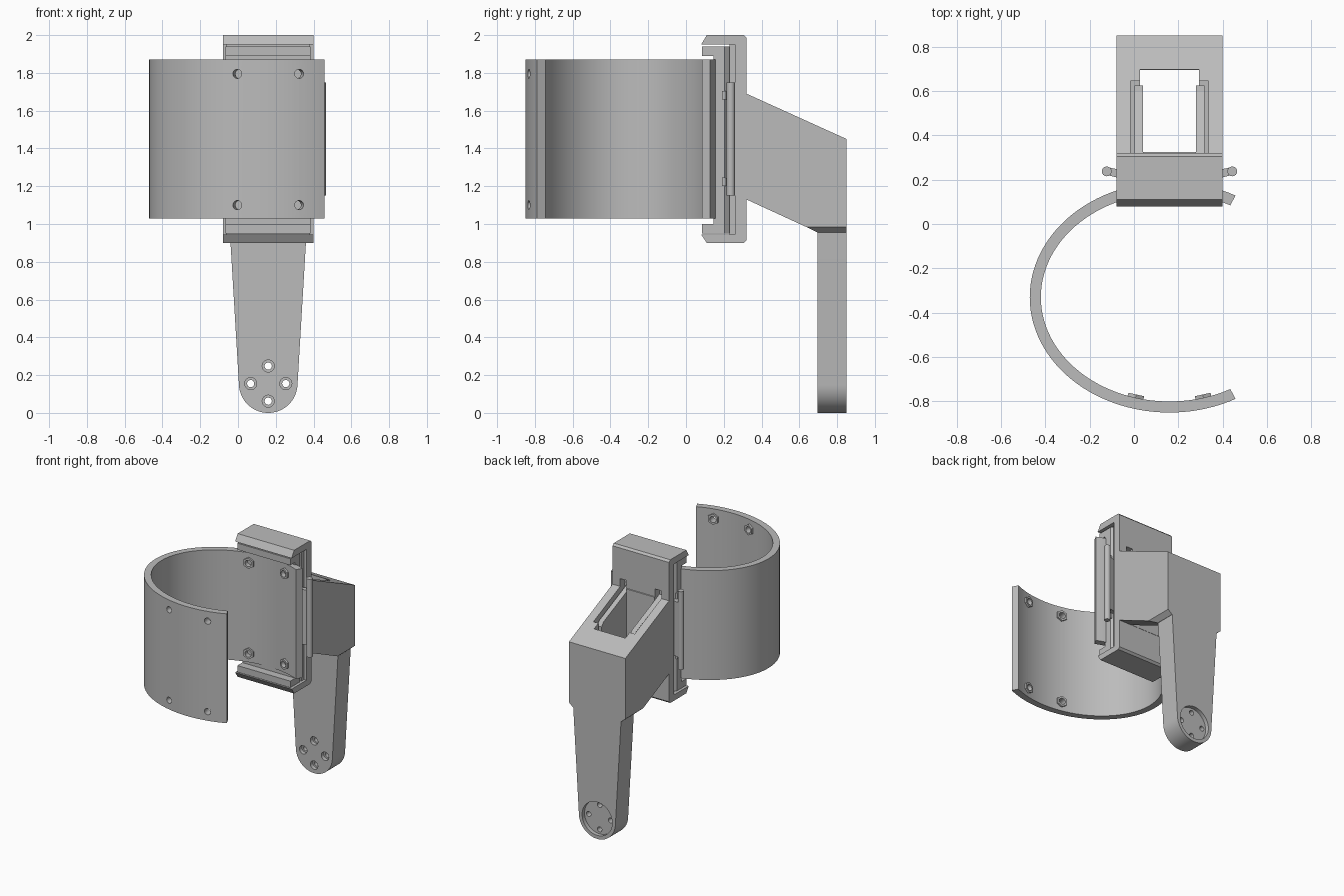
import bpy, bmesh, math
from mathutils import Vector, Matrix

cube = bpy.data.objects.get("Cube")
if cube:
    bpy.data.objects.remove(cube, do_unlink=True)

grey = bpy.data.materials.new("plain_grey")
grey.use_nodes = True
grey.diffuse_color = (0.5, 0.5, 0.5, 1)
grey.node_tree.nodes["Principled BSDF"].inputs["Base Color"].default_value = (0.5, 0.5, 0.5, 1)

CX = 0.16  # centre line of bracket and arm


def finish(name, bm):
    bmesh.ops.recalc_face_normals(bm, faces=bm.faces[:])
    mesh = bpy.data.meshes.new(name)
    bm.to_mesh(mesh)
    bm.free()
    mesh.materials.append(grey)
    ob = bpy.data.objects.new(name, mesh)
    bpy.context.collection.objects.link(ob)
    return ob


def prism(name, pts, axis, lo, hi):
    """Extrude a 2D outline along an axis."""
    def place(p, d):
        return {"x": (d, p[0], p[1]), "y": (p[0], d, p[1]), "z": (p[0], p[1], d)}[axis]
    bm = bmesh.new()
    face = bm.faces.new([bm.verts.new(place(p, lo)) for p in pts])
    ext = bmesh.ops.extrude_face_region(bm, geom=[face])
    step = Vector(place((0, 0), hi - lo))
    bmesh.ops.translate(bm, vec=step, verts=[v for v in ext["geom"] if isinstance(v, bmesh.types.BMVert)])
    return finish(name, bm)


def box(name, x0, x1, y0, y1, z0, z1):
    return prism(name, [(x0, y0), (x1, y0), (x1, y1), (x0, y1)], "z", z0, z1)


def hull(name, pts):
    bm = bmesh.new()
    for p in pts:
        bm.verts.new(p)
    bmesh.ops.convex_hull(bm, input=bm.verts[:])
    return finish(name, bm)


def cylinders(name, spots, radius, depth, sides=24):
    """One object holding a cylinder at each (position, direction)."""
    bm = bmesh.new()
    for pos, direction in spots:
        turn = Vector(direction).to_track_quat("Z", "Y").to_matrix().to_4x4()
        bmesh.ops.create_cone(bm, cap_ends=True, segments=sides, radius1=radius, radius2=radius,
                              depth=depth, matrix=Matrix.Translation(pos) @ turn)
    return finish(name, bm)


def cut(cutter, *targets):
    cutter.hide_render = True
    for ob in targets:
        mod = ob.modifiers.new("cut", "BOOLEAN")
        mod.operation, mod.solver, mod.object = "DIFFERENCE", "EXACT", cutter
        bpy.context.view_layer.objects.active = ob
        bpy.ops.object.modifier_apply(modifier=mod.name)
    bpy.data.objects.remove(cutter, do_unlink=True)


def smooth(ob):
    bpy.ops.object.select_all(action="DESELECT")
    ob.select_set(True)
    bpy.context.view_layer.objects.active = ob
    bpy.ops.object.shade_smooth_by_angle(angle=math.radians(30))


# Open elliptical cuff
CY, A, B, WALL = -0.33, 0.63, 0.52, 0.05
START, STEPS = math.radians(61.8), 72


def arc(a, b):
    angles = [START + (2 * math.pi - 2 * START) * i / STEPS for i in range(STEPS + 1)]
    return [(CX + a * math.cos(t), CY + b * math.sin(t)) for t in angles]


cuff = prism("cuff", arc(A, B) + arc(A - WALL, B - WALL)[::-1], "z", 1.03, 1.87)

# Hex nuts inside the cuff, with drilled bolt holes
spots = []
for side in (-1, 1):
    for dx in (-0.153, 0.153):
        a, b = A - WALL, B - WALL
        y = side * b * math.sqrt(1 - (dx / a) ** 2)
        normal = Vector((dx / a ** 2, y / b ** 2, 0)).normalized()
        for z in (1.10, 1.795):
            spots.append((Vector((CX + dx, CY + y, z)), normal))
nuts = cylinders("cuff_nuts", spots, 0.042, 0.03, 6)
cut(cylinders("bolt_drill", spots, 0.024, 0.16), cuff, nuts)
smooth(cuff)
smooth(nuts)

# C-shaped slide bracket
W = 0.24
bracket = prism("slide_bracket", [
    (0.08, 1.95), (0.11, 2.0), (0.305, 2.0), (0.32, 1.985), (0.32, 0.915), (0.305, 0.90),
    (0.11, 0.90), (0.08, 0.945), (0.26, 0.945), (0.26, 1.95)], "x", CX - W, CX + W)
backing = box("bracket_backing", CX - 0.22, CX + 0.22, 0.23, 0.265, 0.94, 1.955)

# Carrier joining the cuff to the bracket
carrier = prism("carrier_plate", [
    (CX - 0.225, 0.145), (CX + 0.225, 0.145), (CX + 0.225, 0.205),
    (CX + 0.2, 0.235), (CX - 0.2, 0.235), (CX - 0.225, 0.205)], "z", 0.95, 1.94)
for label, z in (("upper", 1.89), ("lower", 0.95)):
    box(label + "_carrier_lip", CX - 0.225, CX + 0.225, 0.085, 0.15, z, z + 0.05)

# Arm body with sloped top and underside
body = prism("arm_body", [(0.31, 1.695), (0.32, 1.69), (0.85, 1.45), (0.85, 0.985), (0.635, 0.985),
                          (0.32, 1.13), (0.31, 1.13)], "x", CX - W, CX + W)
collar = hull("arm_collar", [(CX + s * w, y, z) for s in (-1, 1)
                             for w, y0, z in ((W, 0.635, 0.985), (0.205, 0.695, 0.955))
                             for y in (y0, 0.85)])
cut(box("pocket_cutter", CX - 0.133, CX + 0.133, 0.325, 0.697, 0.8, 1.9), body, collar)
for s in (-1, 1):
    x0, x1 = sorted((CX + s * 0.12, CX + s * 0.175))
    cut(box("slot_cutter", x0, x1, 0.25, 0.645, 1.15, 1.75), body, bracket)

# Tapered leg with rounded foot
R, ZC, TOP, HALF = 0.155, 0.155, 0.957, 0.203
lean = math.radians(4)
foot = [math.pi - lean + (math.pi + 2 * lean) * i / 40 for i in range(41)]
foot = [math.pi - lean * -0.8 + (math.pi - lean * 1.6) * i / 40 for i in range(41)]
outline = [(CX + HALF, TOP), (CX - HALF, TOP)] + [
    (CX + R * math.cos(t), ZC + R * math.sin(t)) for t in foot]
leg = prism("tapered_leg", outline, "y", 0.695, 0.85)
holes = [(CX + 0.093 * math.cos(k * math.pi / 2), ZC + 0.093 * math.sin(k * math.pi / 2)) for k in range(4)]


def along_y(points, y):
    return [(Vector((x, y, z)), (0, 1, 0)) for x, z in points]


cut(cylinders("foot_recess", along_y([(CX, ZC)], 0.85), 0.128, 0.06, 48), leg)
cut(cylinders("screw_drill", along_y(holes, 0.78), 0.019, 0.4), leg)
cut(cylinders("screw_counterbore", along_y(holes, 0.695), 0.032, 0.06), leg)
smooth(leg)

# Mirrored spring latches: inner strip, link, outer grip and tabs
for s, side in ((-1, "right"), (1, "left")):
    x0, x1 = sorted((CX + s * 0.12, CX + s * 0.158))
    strip = prism(side + "_latch_strip", [(0.24, 1.70), (0.33, 1.66), (0.60, 1.54), (0.625, 1.51),
                                          (0.625, 1.17), (0.24, 1.17)], "x", x0, x1)
    prism(side + "_latch_link", [(CX + s * x, y) for x, y in (
        (0.19, 0.198), (0.285, 0.222), (0.285, 0.258), (0.19, 0.236))], "z", 1.24, 1.66)
    grip = cylinders(side + "_latch_grip", [(Vector((CX + s * 0.283, 0.237, 1.45)), (0, 0, 1))], 0.022, 0.6)
    smooth(grip)
    x0, x1 = sorted((CX + s * 0.2, CX + s * 0.235))
    for level, z in (("lower", 1.2), ("upper", 1.66)):
        box(side + "_" + level + "_latch_tab", x0, x1, 0.19, 0.212, z, z + 0.045)
